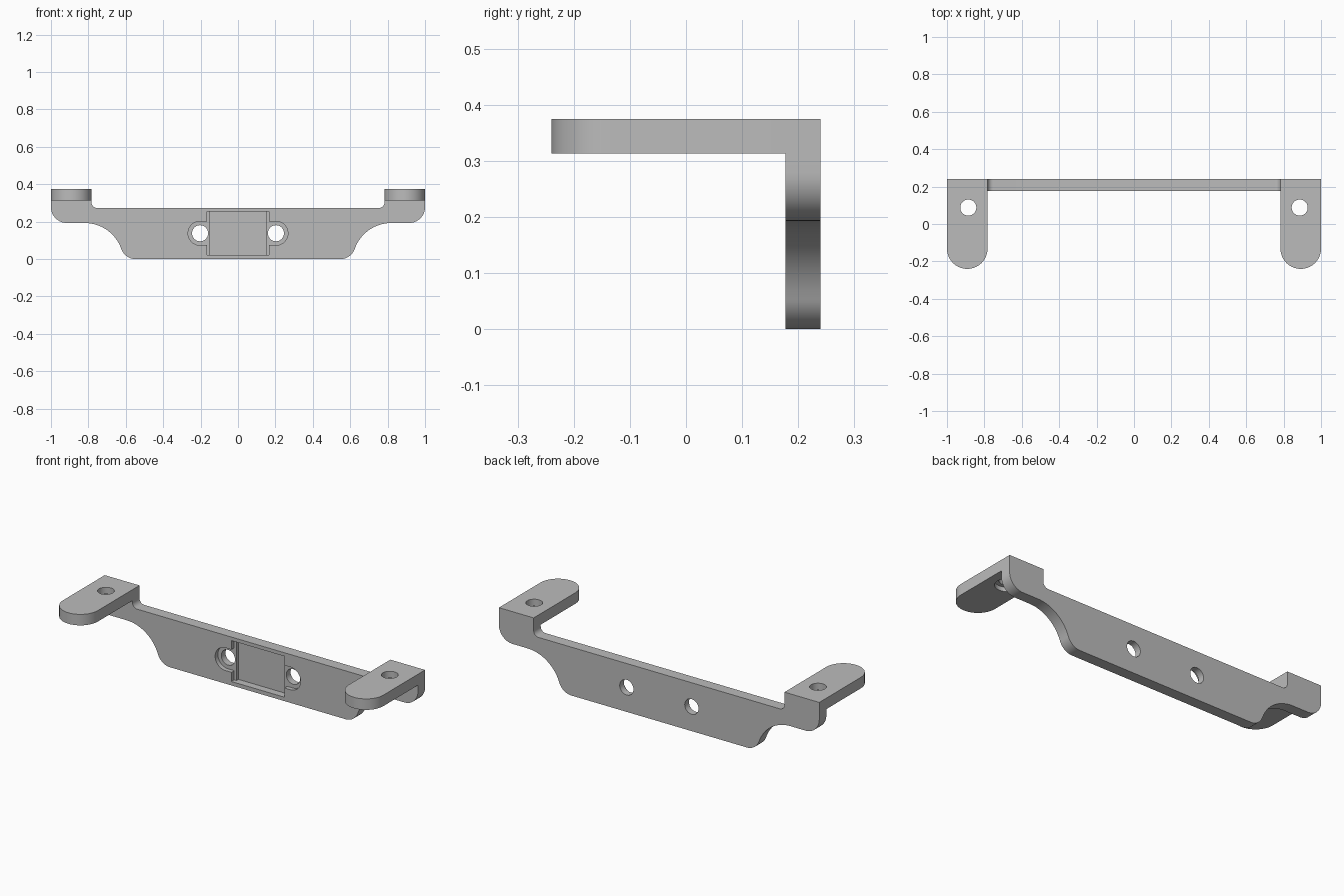
import bpy, bmesh
from math import sin, cos, radians
from mathutils import Vector

cube = bpy.data.objects.get("Cube")
if cube:
    bpy.data.objects.remove(cube, do_unlink=True)

grey = bpy.data.materials.new("plain grey")
grey.use_nodes = True
grey.diffuse_color = (0.5, 0.5, 0.5, 1)
grey.node_tree.nodes["Principled BSDF"].inputs["Base Color"].default_value = grey.diffuse_color

BACK, FRONT, TOP, ARM_BOTTOM = 0.24, 0.177, 0.375, 0.313
ARM_IN, HOLE_R, BORE_R = 0.783, 0.043, 0.064


def arc(cx, cy, r, start, end, n=14):
    """Points on a circle between two angles in degrees."""
    angles = [radians(start + (end - start) * i / n) for i in range(n + 1)]
    return [(cx + r * cos(a), cy + r * sin(a)) for a in angles]


def prism(name, outline, low, high, axis):
    """Extrude an outline along z (outline in x, y) or along y (outline in x, z)."""
    def place(p, d):
        return (p[0], p[1], d) if axis == "z" else (p[0], d, p[1])
    bm = bmesh.new()
    face = bm.faces.new([bm.verts.new(place(p, low)) for p in outline])
    new = bmesh.ops.extrude_face_region(bm, geom=[face])["geom"]
    shift = Vector(place((0, 0), high - low))
    bmesh.ops.translate(bm, vec=shift, verts=[v for v in new if isinstance(v, bmesh.types.BMVert)])
    bmesh.ops.recalc_face_normals(bm, faces=bm.faces)
    mesh = bpy.data.meshes.new(name)
    bm.to_mesh(mesh)
    bm.free()
    mesh.materials.append(grey)
    obj = bpy.data.objects.new(name, mesh)
    bpy.context.collection.objects.link(obj)
    return obj


def rect(x, z0, z1):
    return [(-x, z0), (x, z0), (x, z1), (-x, z1)]


def combine(target, other, operation):
    """Apply a boolean and remove the helper."""
    bpy.context.view_layer.objects.active = target
    mod = target.modifiers.new(operation, "BOOLEAN")
    mod.operation, mod.solver, mod.object = operation, "EXACT", other
    other.hide_render = True
    bpy.ops.object.modifier_apply(modifier=mod.name)
    bpy.data.objects.remove(other, do_unlink=True)


# Back plate: right half of the outline, then its mirror image
half = arc(0.548, 0.08, 0.08, -90, -19.2)
half += arc(0.82, -0.015, 0.208, 160.8, 90)
half += arc(0.915, 0.278, 0.085, -90, 0)
half += [(1, TOP), (ARM_IN, TOP)]
half += arc(ARM_IN - 0.03, 0.303, 0.03, 0, -90, 8)
bracket = prism("bracket", half + [(-x, z) for x, z in reversed(half)], FRONT, BACK, "y")

# Arms with round tips
r = (1 - ARM_IN) / 2
for side in (-1, 1):
    outline = arc(side * (1 - r), -BACK + r, r, 180, 360, 32)
    outline += [(side * (1 - r) + r, BACK), (side * (1 - r) - r, BACK)]
    combine(bracket, prism("arm", outline, ARM_BOTTOM, TOP, "z"), "UNION")

# Stepped pocket in the front of the plate
SHELF, FLOOR = FRONT + 0.025, FRONT + 0.042
combine(bracket, prism("pocket_shelf", rect(0.165, 0.022, 0.253), 0.1, SHELF, "y"), "DIFFERENCE")
combine(bracket, prism("pocket_floor", rect(0.15, 0.022, 0.253), 0.1, FLOOR, "y"), "DIFFERENCE")

for side in (-1, 1):
    # Screw holes beside the pocket, each with a slotted counterbore
    x, z = side * 0.203, 0.138
    slot = [(side * px, pz) for px, pz in arc(0.203, z, BORE_R, -90, 90, 24)]
    slot += [(side * 0.155, z + BORE_R), (side * 0.155, z - BORE_R)]
    combine(bracket, prism("counterbore", slot, 0.1, SHELF, "y"), "DIFFERENCE")
    hole = arc(x, z, HOLE_R, 0, 360, 40)[:-1]
    combine(bracket, prism("screw_hole", hole, 0.1, 0.3, "y"), "DIFFERENCE")
    # Arm holes, counterbored from below
    x, y = side * 0.886, 0.088
    bore = arc(x, y, BORE_R, 0, 360, 40)[:-1]
    combine(bracket, prism("arm_counterbore", bore, 0.29, ARM_BOTTOM + 0.025, "z"), "DIFFERENCE")
    hole = arc(x, y, HOLE_R, 0, 360, 40)[:-1]
    combine(bracket, prism("arm_hole", hole, 0.29, 0.4, "z"), "DIFFERENCE")

bpy.ops.object.select_all(action="DESELECT")
bracket.select_set(True)
bpy.context.view_layer.objects.active = bracket
bpy.ops.object.shade_smooth_by_angle(angle=radians(30))
